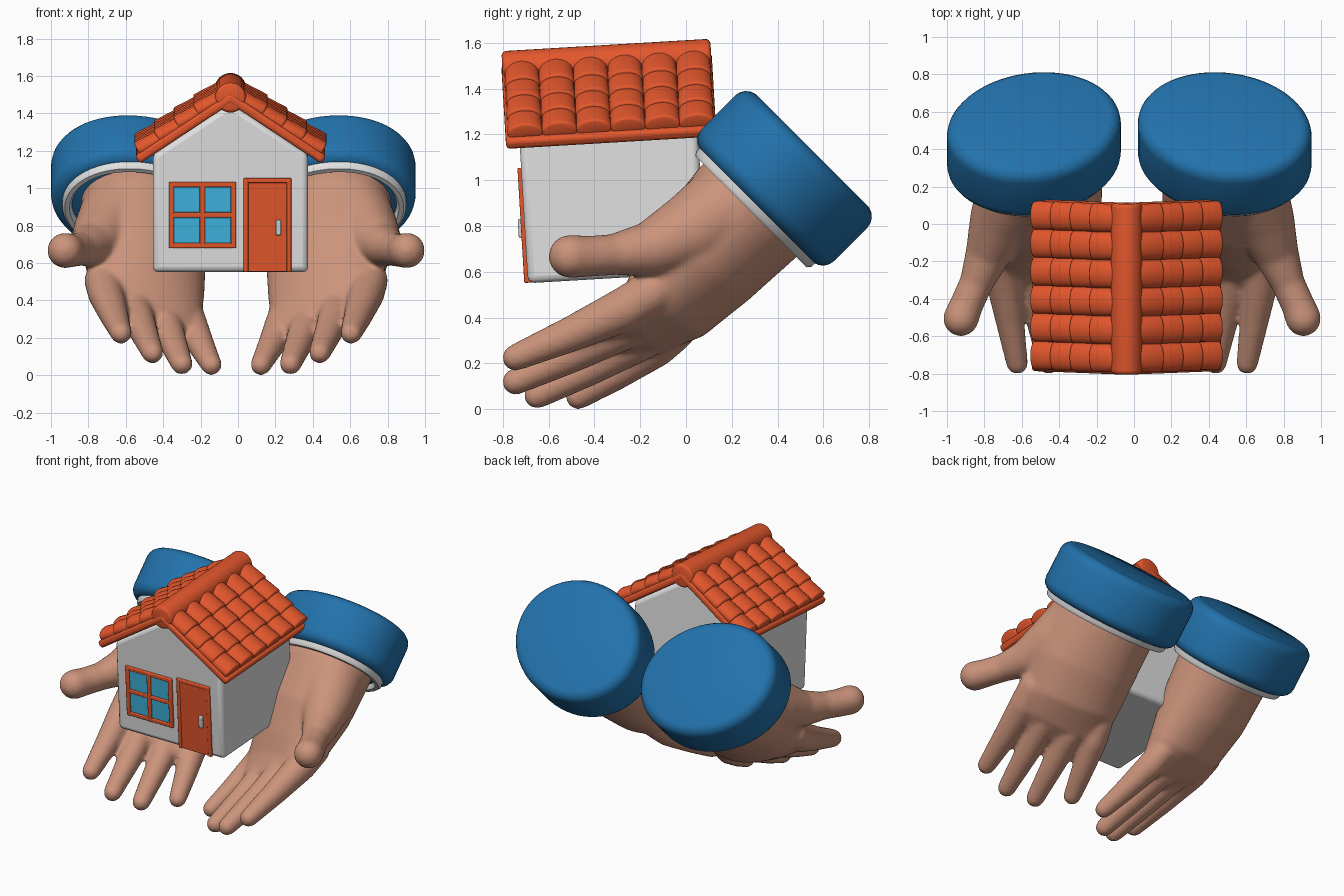
import bpy, bmesh, math
from mathutils import Vector, Matrix

if "Cube" in bpy.data.objects:
    bpy.data.objects.remove(bpy.data.objects["Cube"])


def material(name, rgb):
    m = bpy.data.materials.new(name)
    m.diffuse_color = (*rgb, 1)
    m.use_nodes = True
    m.node_tree.nodes["Principled BSDF"].inputs["Base Color"].default_value = m.diffuse_color
    return m


ORANGE = material("terracotta", (0.77, 0.095, 0.026))
WALL = material("wall_white", (0.75, 0.75, 0.75))
BLUE = material("sleeve_blue", (0.016, 0.168, 0.41))
SKIN = material("skin", (0.60, 0.295, 0.20))
GLASS = material("window_blue", (0.05, 0.46, 0.75))
METAL = material("handle_grey", (0.62, 0.62, 0.64))


def finish(bm, name, mat, bevel=0, matrix=None, angle=35):
    bmesh.ops.recalc_face_normals(bm, faces=bm.faces)
    me = bpy.data.meshes.new(name)
    bm.to_mesh(me)
    bm.free()
    me.materials.append(mat)
    me.polygons.foreach_set("use_smooth", [True] * len(me.polygons))
    me.set_sharp_from_angle(angle=math.radians(angle))
    ob = bpy.data.objects.new(name, me)
    bpy.context.collection.objects.link(ob)
    if matrix:
        ob.matrix_world = matrix
    if bevel:
        b = ob.modifiers.new("bevel", 'BEVEL')
        b.width, b.segments = bevel, 3
    return ob


def tube(bm, path, radii, u, cap=0, axis=None, seg=32):
    """Loft ellipses along a path; u is the major direction, cap rounds both ends."""
    P = [Vector(p) for p in path]
    n = len(P)
    rings = []
    for i in range(n):
        t = Vector(axis) if axis else P[min(i + 1, n - 1)] - P[max(i - 1, 0)]
        rings.append((P[i], t.normalized(), *radii[i]))

    def rounded(ring, sign):
        p, t, M, m = ring
        c = m if cap == 'round' else cap
        out = []
        for deg in (20, 40, 60, 80):
            a = math.radians(deg)
            d = c * (1 - math.cos(a))
            out.append((p + t * sign * c * math.sin(a), t, M - d, m - d))
        return out
    if cap:
        rings = rounded(rings[0], -1)[::-1] + rings + rounded(rings[-1], 1)
    loops = []
    for p, t, M, m in rings:
        a = Vector(u)
        a = (a - t * a.dot(t)).normalized()
        b = t.cross(a)
        loops.append([bm.verts.new(p + a * M * math.cos(k * math.tau / seg) + b * m * math.sin(k * math.tau / seg))
                      for k in range(seg)])
    for A, B in zip(loops, loops[1:]):
        for k in range(seg):
            bm.faces.new((A[k], A[(k + 1) % seg], B[(k + 1) % seg], B[k]))
    bm.faces.new(loops[0])
    bm.faces.new(loops[-1])


def box(bm, x0, x1, y0, y1, z0, z1):
    bmesh.ops.create_cube(bm, size=1, matrix=Matrix.Translation(
        ((x0 + x1) / 2, (y0 + y1) / 2, (z0 + z1) / 2)) @ Matrix.Diagonal((x1 - x0, y1 - y0, z1 - z0, 1)))


def prism(bm, outline, y0, y1):
    f = bm.faces.new([bm.verts.new((x, y0, z)) for x, z in outline])
    ext = bmesh.ops.extrude_face_region(bm, geom=[f])
    bmesh.ops.translate(bm, vec=(0, y1 - y0, 0), verts=[v for v in ext["geom"] if isinstance(v, bmesh.types.BMVert)])


# ---- House, leaning slightly forward ----
HOUSE = Matrix.Translation((-0.04, -0.69, 0.55)) @ Matrix.Rotation(math.radians(3.4), 4, 'X')
PITCH = math.radians(33.5)
APEX, HALF, DEPTH = 0.905, 0.415, 0.78
side = APEX - HALF * math.tan(PITCH)

# walls
bm = bmesh.new()
prism(bm, ((-HALF, 0), (HALF, 0), (HALF, side), (0, APEX), (-HALF, side)), 0, DEPTH)
finish(bm, "house_walls", WALL, 0.03, HOUSE)

# roof boards: a chevron profile pushed along the depth
Y0, Y1 = -0.06, 0.86
reach, thick = 0.485, 0.05
dx, dz = thick * math.sin(PITCH), thick * math.cos(PITCH)
low = APEX - reach * math.tan(PITCH)
bm = bmesh.new()
prism(bm, ((0, APEX), (reach, low), (reach + dx, low + dz), (0, APEX + thick / math.cos(PITCH)),
           (-reach - dx, low + dz), (-reach, low)), Y0, Y1)
finish(bm, "roof_boards", ORANGE, 0.018, HOUSE)

# roof tiles: overlapping flattened barrels, widening downhill
bm = bmesh.new()
cols, rows = 6, 4
T0, T1 = Y0 + 0.012, Y1 - 0.008
step = (T1 - T0) / cols
for sx in (-1, 1):
    down = Vector((sx * math.cos(PITCH), 0, -math.sin(PITCH)))
    up = Vector((sx * math.sin(PITCH), 0, math.cos(PITCH)))
    for c in range(cols):
        for r in range(rows):
            base = Vector((0, T0 + step * (c + 0.5), APEX))
            s0, s1 = 0.03 + 0.126 * r, 0.03 + 0.126 * (r + 1) + 0.005
            tube(bm, [base + down * s0 + up * 0.052, base + down * s1 + up * 0.062],
                 [(step * 0.49, 0.044), (step * 0.52, 0.048)], (0, 1, 0), cap=0.014, seg=24)
finish(bm, "roof_tiles", ORANGE, 0, HOUSE, 50)

# ridge roll, sitting just behind the front edge of the boards
bm = bmesh.new()
tube(bm, [(0, Y0 + 0.026, 0.938), (0, Y1 - 0.024, 0.938)], [(0.083, 0.08)] * 2, (1, 0, 0), cap=0.022)
finish(bm, "roof_ridge", ORANGE, 0, HOUSE, 50)

# window frame with cross bars
wx0, wx1, wz0, wz1, w = -0.33, 0.03, 0.13, 0.485, 0.028
xm, zm = (wx0 + wx1) / 2, (wz0 + wz1) / 2
bm = bmesh.new()
for x in (wx0, wx1 - w, xm - w / 2):
    box(bm, x, x + w, -0.016, 0.02, wz0, wz1)
for z in (wz0, wz1 - w, zm - w / 2):
    box(bm, wx0, wx1, -0.015, 0.02, z, z + w)
finish(bm, "window_frame", ORANGE, 0.006, HOUSE)
bm = bmesh.new()
for x in (wx0 + w, xm + w / 2):
    for z in (wz0 + w, zm + w / 2):
        box(bm, x, x + 0.138, -0.007, 0.002, z, z + 0.1355)
finish(bm, "window_panes", GLASS, 0.002, HOUSE)

# door, its surround and handle
bm = bmesh.new()
box(bm, 0.07, 0.095, -0.016, 0.02, 0.002, 0.505)
box(bm, 0.3, 0.325, -0.016, 0.02, 0.002, 0.505)
box(bm, 0.07, 0.325, -0.015, 0.02, 0.48, 0.505)
finish(bm, "door_surround", ORANGE, 0.006, HOUSE)
bm = bmesh.new()
box(bm, 0.093, 0.302, -0.011, 0.02, 0.005, 0.482)
finish(bm, "door_panel", ORANGE, 0.003, HOUSE)
bm = bmesh.new()
box(bm, 0.242, 0.27, -0.028, 0, 0.2, 0.282)
finish(bm, "door_handle", METAL, 0.006, HOUSE)

# ---- Hands and sleeves ----
ROLL = math.radians(21)
K = math.sqrt(0.5)
PALM_U = (math.cos(ROLL), -K * math.sin(ROLL), K * math.sin(ROLL))
AXIS = Vector((0, K, K))

FINGERS = {  # knuckle, tip centre, base and tip radius
    "index": ((0.685, -0.27, 0.435), (0.605, -0.745, 0.225), 0.098, 0.059),
    "middle": ((0.535, -0.25, 0.36), (0.437, -0.745, 0.12), 0.095, 0.059),
    "ring": ((0.375, -0.20, 0.30), (0.28, -0.65, 0.06), 0.092, 0.059),
    "little": ((0.23, -0.13, 0.27), (0.122, -0.47, 0.055), 0.088, 0.057),
}


def mirror_left(bm, left, offset):
    if left:
        for v in bm.verts:
            v.co.x = offset - v.co.x


for left in (False, True):
    tag = "left" if left else "right"
    # hand: palm, fingers and thumb fused into one skin
    bm = bmesh.new()
    tube(bm, [(0.485, 0.42, 1.0), (0.485, 0.27, 0.86), (0.485, 0.07, 0.645), (0.465, -0.08, 0.46),
              (0.455, -0.2, 0.36), (0.448, -0.285, 0.315)],
         [(0.335, 0.27), (0.345, 0.28), (0.345, 0.25), (0.32, 0.19), (0.295, 0.12), (0.265, 0.07)],
         PALM_U, cap=0.05)
    for base, tip, r0, r1 in FINGERS.values():
        a, b = Vector(base), Vector(tip)
        start = a - (b - a) * 0.25 + Vector((0, 0, 0.02))
        mid = a.lerp(b, 0.5) + Vector((0, 0, -0.005))
        rm = r0 * 0.5 + r1 * 0.5
        tube(bm, [start, a, mid, b], [(r0, r0), (r0, r0), (rm, rm), (r1, r1)], (1, 0, 0), cap='round', seg=20)
    tube(bm, [(0.63, 0.16, 0.86), (0.70, 0.0, 0.765), (0.765, -0.17, 0.695), (0.825, -0.32, 0.675),
              (0.875, -0.43, 0.667), (0.905, -0.505, 0.667)],
         [(0.2, 0.2), (0.165, 0.165), (0.12, 0.12), (0.09, 0.09), (0.09, 0.09), (0.096, 0.096)],
         (1, 0, 0), cap='round', seg=24)
    mirror_left(bm, left, -0.02)
    hand = finish(bm, tag + "_hand", SKIN)
    rm = hand.modifiers.new("fuse", 'REMESH')
    rm.mode, rm.voxel_size, rm.use_smooth_shade = 'VOXEL', 0.013, True
    sm = hand.modifiers.new("soften", 'SMOOTH')
    sm.factor, sm.iterations = 0.5, 14

    # sleeve
    mid = Vector((0.485, 0.43, 1.008))
    bm = bmesh.new()
    tube(bm, [mid - AXIS * 0.102, mid + AXIS * 0.102], [(0.474, 0.398)] * 2, PALM_U, cap=0.07, seg=64)
    mirror_left(bm, left, -0.05)
    finish(bm, tag + "_sleeve", BLUE, 0, None, 50)

    # shirt cuff: hollow ring peeking out of the sleeve
    bm = bmesh.new()
    tube(bm, [mid - AXIS * d for d in (0.10, 0.19, 0.207, 0.207, 0.19, 0.12)],
         [(0.424, 0.346), (0.424, 0.346), (0.41, 0.332), (0.385, 0.307), (0.372, 0.294), (0.372, 0.294)],
         PALM_U, axis=AXIS, seg=64)
    mirror_left(bm, left, -0.04)
    finish(bm, tag + "_shirt_cuff", WALL, 0, None, 50)
